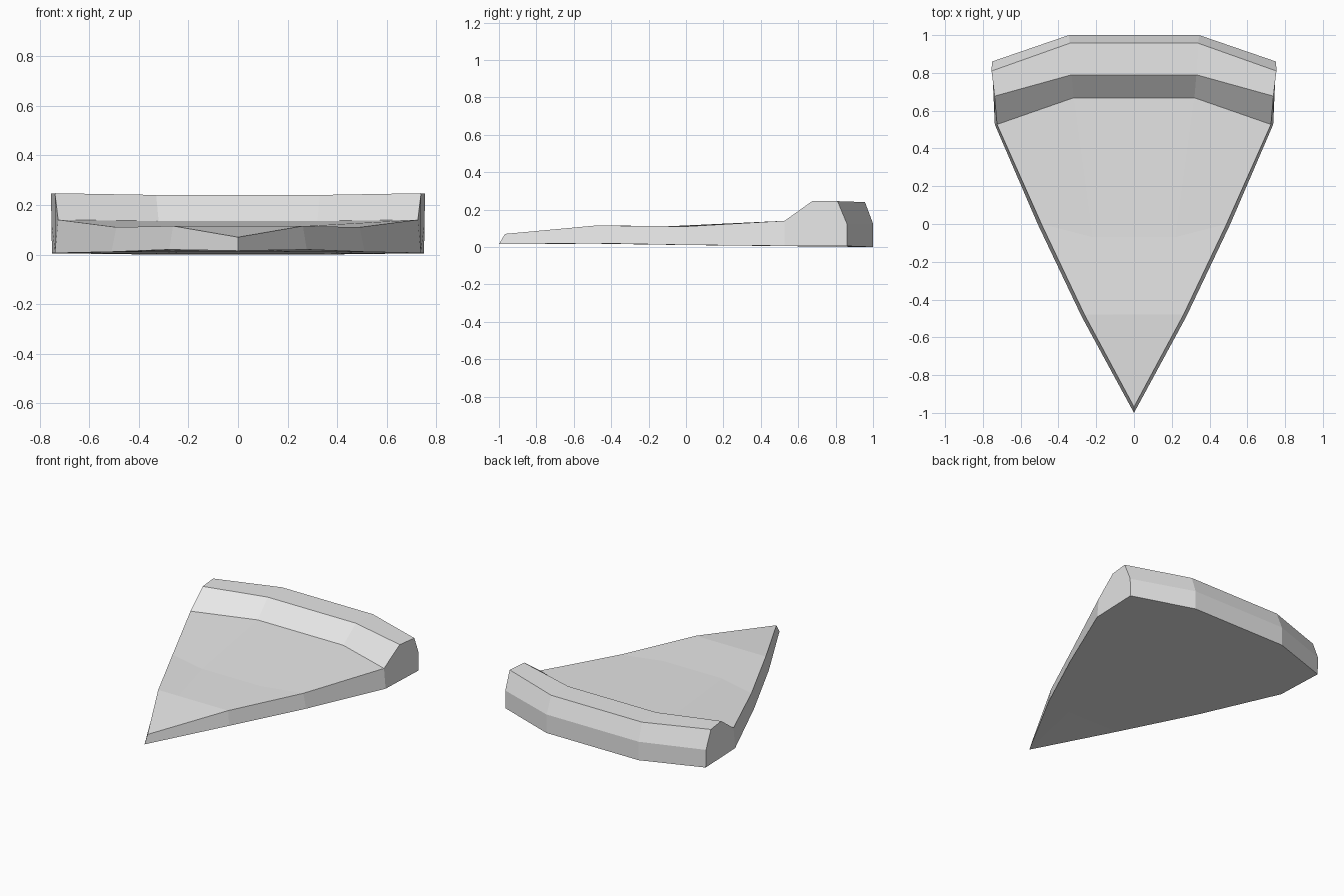
import bpy
import bmesh

cube = bpy.data.objects.get("Cube")
if cube:
    bpy.data.objects.remove(cube, do_unlink=True)

# One plain colour
grey = bpy.data.materials.new("plain grey")
grey.use_nodes = True
colour = (0.8, 0.8, 0.8, 1.0)
grey.diffuse_color = colour
grey.node_tree.nodes["Principled BSDF"].inputs["Base Color"].default_value = colour

# Stations running round the wedge: (outer point, inner point)
TOP = [
    ((0, -0.968, 0.07), (0, -0.968, 0.07)),
    ((0.262, -0.48, 0.115), (0.11, -0.48, 0.115)),
    ((0.49, 0.0, 0.11), (0.22, -0.07, 0.112)),
    ((0.725, 0.527, 0.14), (0.32, 0.668, 0.135)),
]
CRUST = [
    ((0.738, 0.677, 0.247), (0.33, 0.79, 0.24)),
    ((0.754, 0.81, 0.245), (0.34, 0.957, 0.24)),
    ((0.752, 0.86, 0.125), (0.345, 1.0, 0.125)),
    ((0.75, 0.86, 0.005), (0.345, 1.0, 0.0)),
]
BASE = [
    ((0.737, 0.527, 0.006), (0.32, 0.60, 0.004)),
    ((0.51, 0.0, 0.011), (0.22, -0.04, 0.011)),
    ((0.277, -0.49, 0.02), (0.11, -0.49, 0.018)),
    ((0, -1.0, 0.015), (0, -1.0, 0.015)),
]


def mirrored(point):
    return (-point[0], point[1], point[2])


# Loft the mirrored columns through all stations
bm = bmesh.new()
rows = []
for outer, inner in TOP + CRUST + BASE:
    row = [mirrored(outer), mirrored(inner), inner, outer]
    rows.append([bm.verts.new(p) for p in row])

for a, b in zip(rows, rows[1:]):
    for i in range(3):
        bm.faces.new((a[i], a[i + 1], b[i + 1], b[i]))

# Cut sides of the wedge, with one face for the end of the crust
last = len(rows) - 1
for side in (0, 3):
    edge = [row[side] for row in rows]
    for i in range(3):
        bm.faces.new((edge[i], edge[i + 1], edge[last - i - 1], edge[last - i]))
    bm.faces.new(edge[3:9])

# Close the pointed tip
bmesh.ops.remove_doubles(bm, verts=bm.verts, dist=0.0005)
bmesh.ops.recalc_face_normals(bm, faces=bm.faces)

mesh = bpy.data.meshes.new("wedge_slice")
bm.to_mesh(mesh)
bm.free()
mesh.materials.append(grey)
wedge = bpy.data.objects.new("wedge_slice", mesh)
bpy.context.collection.objects.link(wedge)
